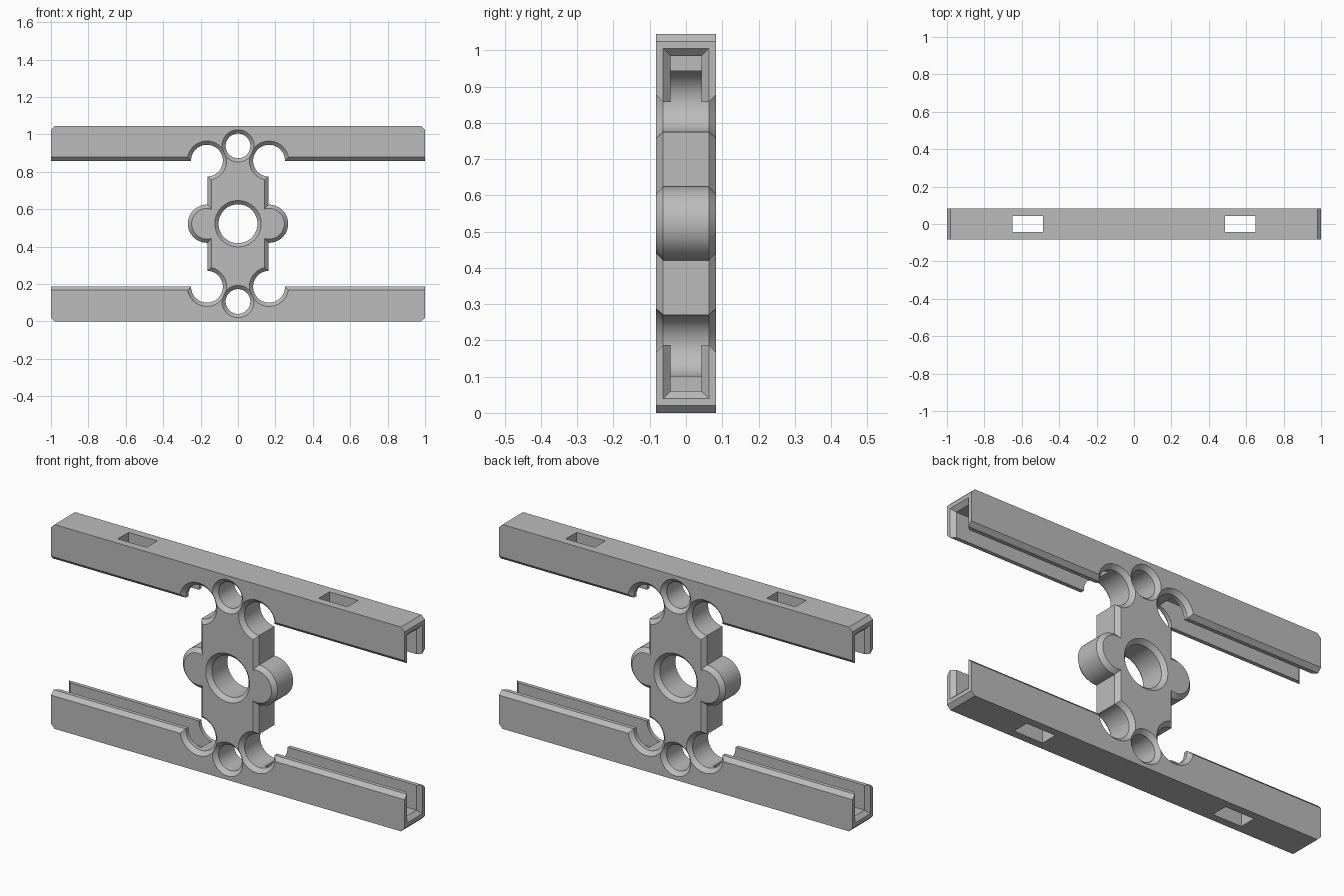
import bpy, bmesh, math
from mathutils import Vector

cube = bpy.data.objects.get("Cube")
if cube:
    bpy.data.objects.remove(cube)

H = 1.045            # total height
D = 0.083            # half depth
C = 0.02             # chamfer
MID = H / 2
CHANNEL = 0.043      # half width of the channel

grey = bpy.data.materials.new("plain grey")
grey.use_nodes = True
grey.diffuse_color = (0.5, 0.5, 0.5, 1)
grey.node_tree.nodes["Principled BSDF"].inputs["Base Color"].default_value = (0.5, 0.5, 0.5, 1)


def loft(name, rings, flip=False, cuts=()):
    """Closed solid through rings of points; flip mirrors it top to bottom."""
    bm = bmesh.new()
    loops = [[bm.verts.new((x, y, H - z if flip else z)) for x, y, z in r] for r in rings]
    n = len(loops[0])
    for a, b in zip(loops, loops[1:]):
        for i in range(n):
            j = (i + 1) % n
            bm.faces.new((a[i], a[j], b[j], b[i]))
    bm.faces.new(loops[0])
    bm.faces.new(loops[-1])
    for co, no in cuts:
        geom = bm.verts[:] + bm.edges[:] + bm.faces[:]
        cut = bmesh.ops.bisect_plane(bm, geom=geom, plane_co=co, plane_no=no, clear_outer=True)
        edges = [e for e in cut["geom_cut"] if isinstance(e, bmesh.types.BMEdge)]
        bmesh.ops.holes_fill(bm, edges=edges)
    bmesh.ops.recalc_face_normals(bm, faces=bm.faces)
    mesh = bpy.data.meshes.new(name)
    bm.to_mesh(mesh)
    bm.free()
    mesh.materials.append(grey)
    ob = bpy.data.objects.new(name, mesh)
    bpy.context.collection.objects.link(ob)
    return ob


def turned(name, x, z, profile, n=64):
    """Round solid about a front-to-back axis from (radius, y) pairs."""
    angles = [2 * math.pi * i / n for i in range(n)]
    return loft(name, [[(x + r * math.cos(a), y, z + r * math.sin(a)) for a in angles]
                       for r, y in profile])


def hole(name, x, z, r):
    """Round cutter with countersunk ends."""
    e = 0.01
    profile = [(r + C + e, -D - e), (r, C - D), (r, D - C), (r + C + e, D + e)]
    return turned(name, x, z, profile)


def combine(target, other, operation):
    mod = target.modifiers.new(operation, "BOOLEAN")
    mod.operation = operation
    mod.solver = "EXACT"
    mod.object = other
    bpy.context.view_layer.objects.active = target
    bpy.ops.object.modifier_apply(modifier=mod.name)
    bpy.data.objects.remove(other)


# Central plate with chamfered upright edges
W = 0.163
outline = [(-W, C - D), (C - W, -D), (W - C, -D), (W, C - D),
           (W, D - C), (W - C, D), (C - W, D), (-W, D - C)]
frame = loft("bracket_frame", [[(x, y, z) for x, y in outline] for z in (0.04, H - 0.04)])

# Top and bottom rails, bevelled on the inner long edges and outer end corners
T = 0.187
section = [(-D, 0), (D, 0), (D, T - C), (D - C, T), (C - D, T), (-D, T - C)]
for flip in (False, True):
    up = 1 if flip else -1
    ends = [(Vector((s * (1 - C), 0, H if flip else 0)), Vector((s, 0, up))) for s in (-1, 1)]
    rail = loft("rail", [[(x, y, z) for y, z in section] for x in (-1, 1)], flip, ends)
    combine(frame, rail, "UNION")

# Side lobes
for s in (-1, 1):
    lobe = turned("side_lobe", s * 0.166, MID,
                  [(0.082, -D), (0.102, C - D), (0.102, D - C), (0.082, D)])
    combine(frame, lobe, "UNION")

# Rail channels with flared mouths, and slots through the rail floors
for flip in (False, True):
    for s in (-1, 1):
        rings = []
        for x, grow in ((0.18, 0), (1 - C, 0), (1 + C, 2 * C)):
            w, floor = CHANNEL + grow, 0.06 - grow
            rings.append([(s * x, -w, floor), (s * x, w, floor), (s * x, w, 0.25), (s * x, -w, 0.25)])
        combine(frame, loft("channel_cutter", rings, flip), "DIFFERENCE")
        w = CHANNEL
        rings = [[(s * x, -w, -0.05), (s * x, w, -0.05), (s * x, w, 0.1), (s * x, -w, 0.1)]
                 for x in (0.487, 0.65)]
        combine(frame, loft("slot_cutter", rings, flip), "DIFFERENCE")

# Countersunk holes and round corner cut-outs
combine(frame, hole("centre_hole", 0, MID, 0.104), "DIFFERENCE")
for side in (-1, 1):
    combine(frame, hole("end_hole", 0, MID + side * 0.416, 0.066), "DIFFERENCE")
    for s in (-1, 1):
        combine(frame, hole("corner_cutout", s * 0.166, MID + side * 0.337, 0.085), "DIFFERENCE")

# Smooth the round walls, keep the edges sharp
for ob in bpy.context.selected_objects:
    ob.select_set(False)
frame.select_set(True)
bpy.context.view_layer.objects.active = frame
bpy.ops.object.shade_smooth_by_angle(angle=math.radians(30))
